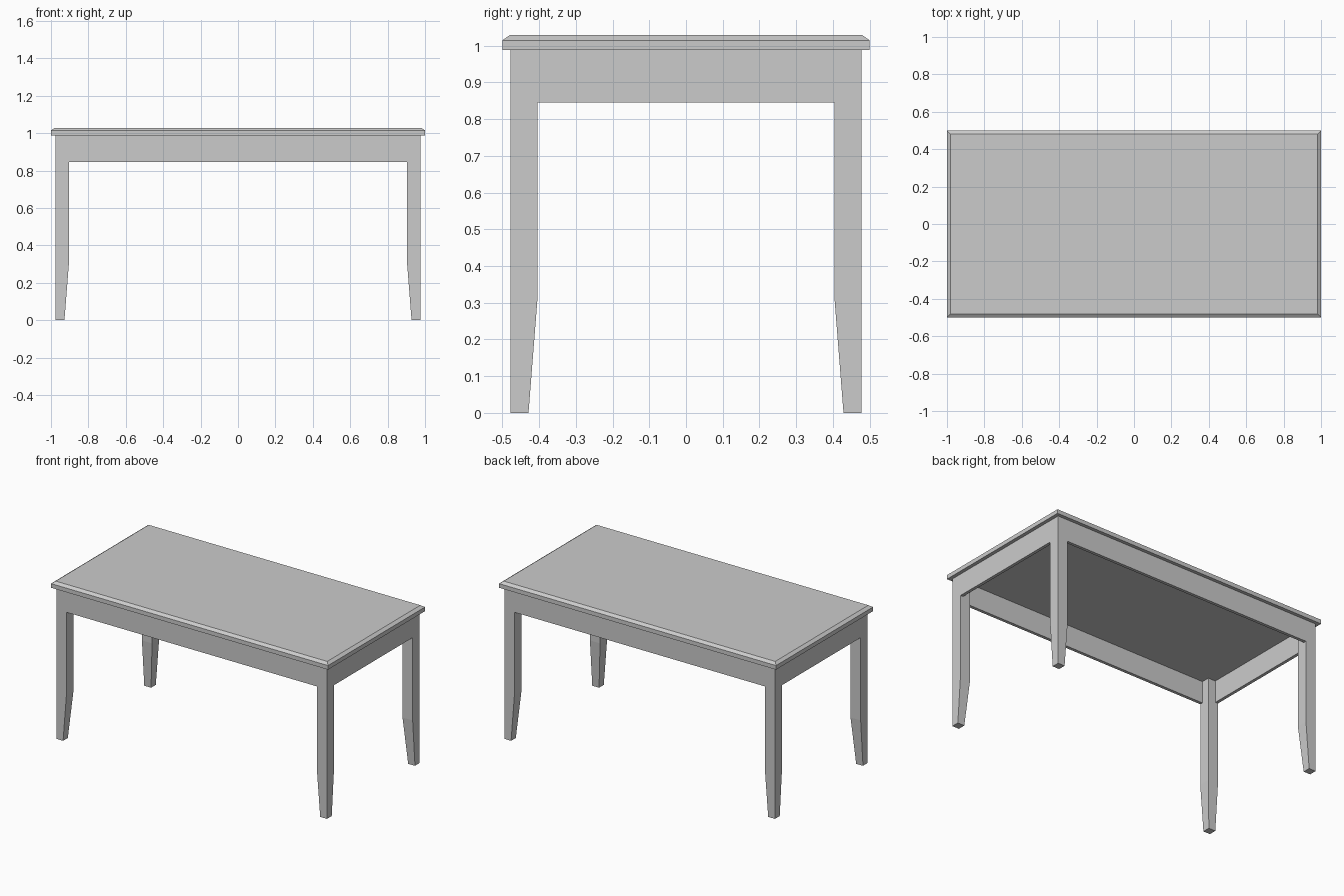
import bpy, bmesh

if "Cube" in bpy.data.objects:
    bpy.data.objects.remove(bpy.data.objects["Cube"])

def loft(name, rings):
    """Closed solid skinned through rectangles given as (x0, x1, y0, y1, z), bottom to top."""
    bm = bmesh.new()
    loops = [[bm.verts.new(p) for p in ((x0, y0, z), (x1, y0, z), (x1, y1, z), (x0, y1, z))]
             for x0, x1, y0, y1, z in rings]
    bm.faces.new(loops[0][::-1])
    bm.faces.new(loops[-1])
    for a, b in zip(loops, loops[1:]):
        for i in range(4):
            j = (i + 1) % 4
            bm.faces.new((a[i], a[j], b[j], b[i]))
    bmesh.ops.recalc_face_normals(bm, faces=bm.faces)
    mesh = bpy.data.meshes.new(name)
    bm.to_mesh(mesh)
    bm.free()
    obj = bpy.data.objects.new(name, mesh)
    bpy.context.collection.objects.link(obj)
    return obj

def mirror(obj, x, y):
    mod = obj.modifiers.new("Mirror", 'MIRROR')
    mod.use_axis = (x, y, False)
    mod.use_mirror_merge = False

OX, OY = 0.977, 0.478       # outer faces of the frame
LEG, FOOT = 0.073, 0.049    # leg width at top and foot
RAIL = 0.02                 # apron thickness
Z_TAPER, Z_RAIL, Z_TOP = 0.305, 0.845, 0.988

# Table top with chamfered upper edge
loft("table_top", [(-1, 1, -0.5, 0.5, Z_TOP),
                   (-1, 1, -0.5, 0.5, 1.015),
                   (-0.98, 0.98, -0.48, 0.48, 1.029)])

# Four legs, tapered on the inner faces only
legs = loft("legs", [(OX - w, OX, OY - w, OY, z)
                     for w, z in ((FOOT, 0), (LEG, Z_TAPER), (LEG, Z_TOP))])
mirror(legs, True, True)

# Apron boards, flush with the outside of the legs
ix, iy = OX - LEG, OY - LEG
long_apron = loft("long_aprons", [(-ix, ix, OY - RAIL, OY, z) for z in (Z_RAIL, Z_TOP)])
mirror(long_apron, False, True)
short_apron = loft("short_aprons", [(OX - RAIL, OX, -iy, iy, z) for z in (Z_RAIL, Z_TOP)])
mirror(short_apron, True, False)
